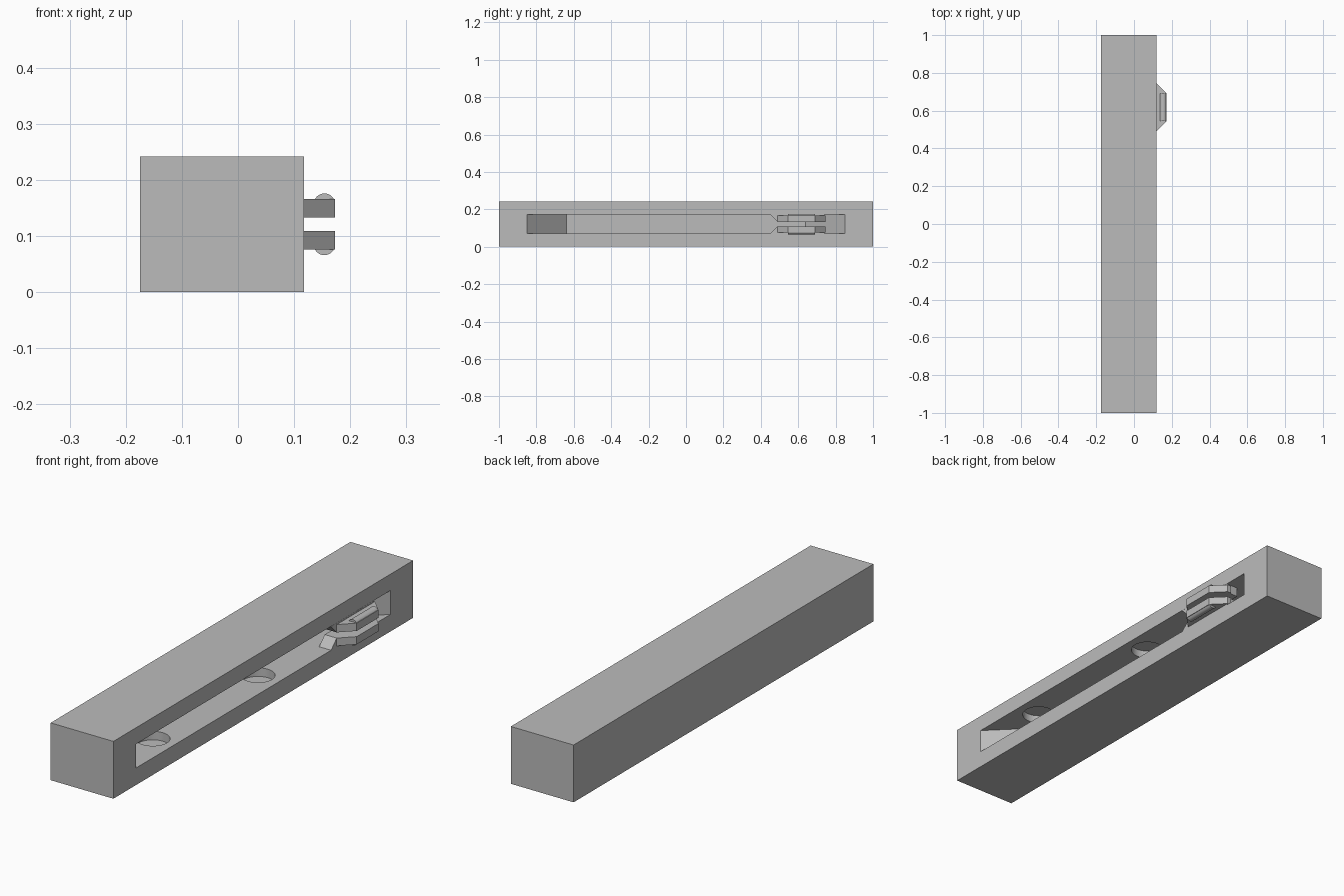
import bpy, bmesh, math
from mathutils import Matrix, Vector

cube = bpy.data.objects.get("Cube")
if cube:
    bpy.data.objects.remove(cube, do_unlink=True)

grey = bpy.data.materials.new("plain_grey")
grey.use_nodes = True
colour = (0.5, 0.5, 0.5, 1)
grey.diffuse_color = colour
grey.node_tree.nodes["Principled BSDF"].inputs["Base Color"].default_value = colour

FACE = 0.118          # outer plane of the slotted side
MID = 0.121           # mid height of the bar


def finish(bm, name):
    bmesh.ops.recalc_face_normals(bm, faces=bm.faces)
    mesh = bpy.data.meshes.new(name)
    bm.to_mesh(mesh)
    bm.free()
    mesh.materials.append(grey)
    obj = bpy.data.objects.new(name, mesh)
    bpy.context.collection.objects.link(obj)
    return obj


def prism(name, profile, direction):
    """Extrude a flat outline along a direction."""
    bm = bmesh.new()
    face = bm.faces.new([bm.verts.new(p) for p in profile])
    ext = bmesh.ops.extrude_face_region(bm, geom=[face])
    moved = [v for v in ext["geom"] if isinstance(v, bmesh.types.BMVert)]
    bmesh.ops.translate(bm, verts=moved, vec=Vector(direction))
    return finish(bm, name)


def cylinder(name, centre, radius, length, axis, sides):
    bm = bmesh.new()
    turn = Matrix.Rotation(math.pi / 2, 4, 'X') if axis == 'Y' else Matrix()
    bmesh.ops.create_cone(bm, cap_ends=True, segments=sides, radius1=radius,
                          radius2=radius, depth=length,
                          matrix=Matrix.Translation(centre) @ turn)
    return finish(bm, name)


def cut(target, cutter):
    mod = target.modifiers.new("cut", 'BOOLEAN')
    mod.operation = 'DIFFERENCE'
    mod.solver = 'EXACT'
    mod.object = cutter
    bpy.context.view_layer.objects.active = target
    bpy.ops.object.modifier_apply(modifier=mod.name)
    bpy.data.objects.remove(cutter, do_unlink=True)


def smooth(obj):
    bpy.ops.object.select_all(action='DESELECT')
    obj.select_set(True)
    bpy.context.view_layer.objects.active = obj
    bpy.ops.object.shade_smooth_by_angle(angle=math.radians(35))


# Long square bar
body = prism("bar_body", [(-0.175, -1, 0), (FACE, -1, 0), (FACE, 1, 0), (-0.175, 1, 0)],
             (0, 0, 0.242))

# Slot with sloping ends
low, high, over = 0.072, 0.173, 0.02
outer, inner = 0.85, 0.64
slot = prism("slot_cutter",
             [(FACE + over, -outer - over, low), (FACE + over, outer + over, low),
              (FACE - outer + inner, inner, low), (FACE - outer + inner, -inner, low)],
             (0, 0, high - low))
cut(body, slot)

# Round recesses in both slot walls
for y in (-0.594, 0.107):
    cut(body, cylinder("recess_cutter", (0.018, y, MID), 0.066, 0.17, 'Z', 48))
smooth(body)

# Paired catch: chamfered base, protruding jaw and rounded ridge
for side, label in ((-1, "lower"), (1, "upper")):
    gap, lip, wall = [MID + side * d for d in (0.012, 0.045, 0.0515)]
    prism(label + "_catch_base",
          [(0.062, 0.45, wall), (0.062, 0.49, gap), (0.062, 0.74, gap), (0.062, 0.74, wall)],
          (FACE - 0.062, 0, 0))
    prism(label + "_catch_jaw",
          [(0.1, 0.49, gap), (FACE, 0.49, gap), (0.173, 0.545, gap),
           (0.173, 0.69, gap), (FACE, 0.745, gap), (0.1, 0.745, gap)],
          (0, 0, lip - gap))
    ridge = cylinder(label + "_catch_ridge", (0.154, 0.618, MID + side * 0.036),
                     0.019, 0.145, 'Y', 32)
    smooth(ridge)
